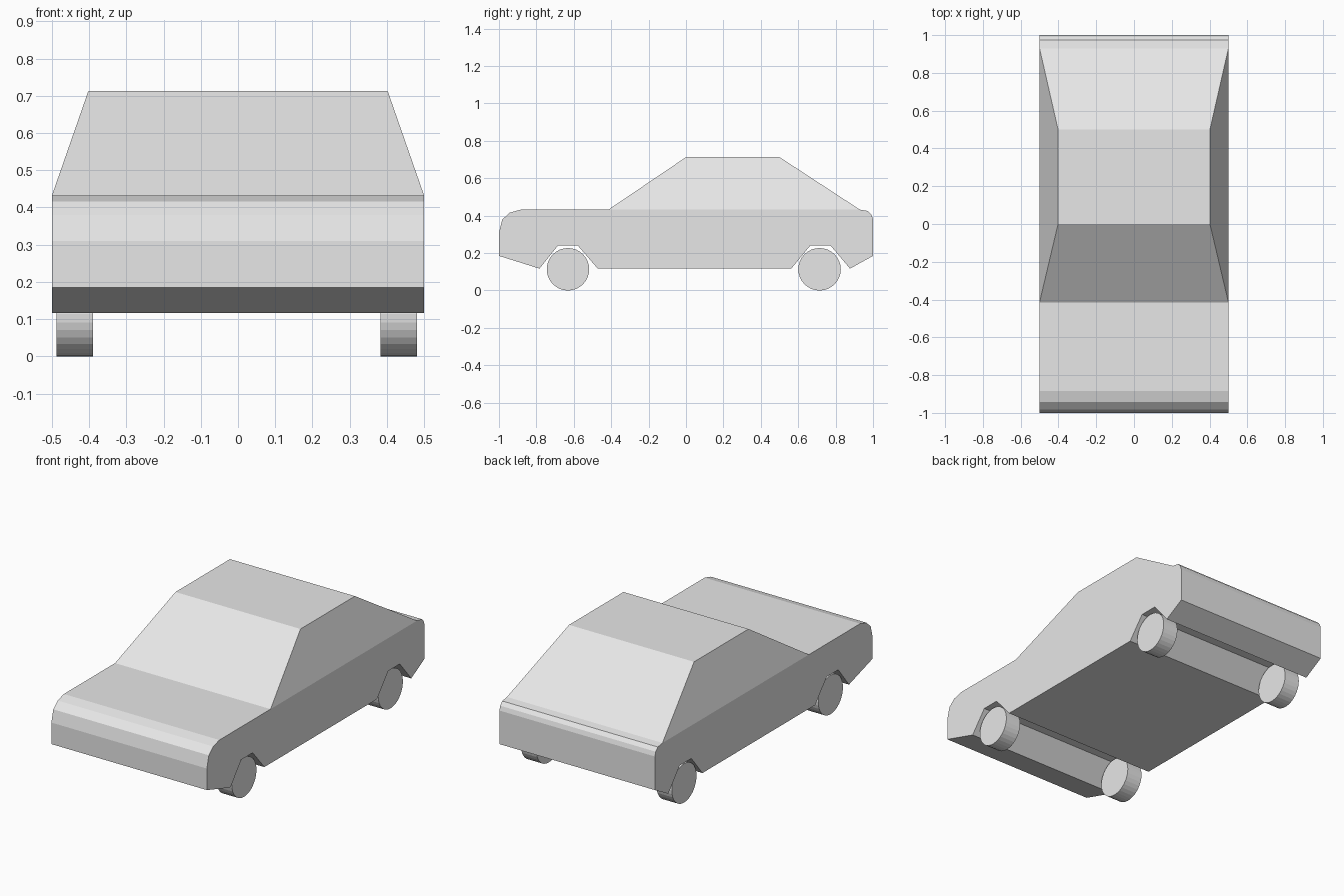
import bpy, bmesh, math
from mathutils import Matrix

if "Cube" in bpy.data.objects:
    bpy.data.objects.remove(bpy.data.objects["Cube"])

grey = bpy.data.materials.new("light_grey")
grey.diffuse_color = (0.8, 0.8, 0.8, 1)
grey.use_nodes = True
grey.node_tree.nodes["Principled BSDF"].inputs["Base Color"].default_value = grey.diffuse_color

HALF_W = 0.5
DECK_Z = 0.432


def finish(bm, name):
    bmesh.ops.recalc_face_normals(bm, faces=bm.faces)
    mesh = bpy.data.meshes.new(name)
    bm.to_mesh(mesh)
    bm.free()
    mesh.materials.append(grey)
    obj = bpy.data.objects.new(name, mesh)
    bpy.context.collection.objects.link(obj)
    return obj


# Side outline (y, z) of the lower body, with both wheel arches
profile = [
    (-1, 0.185), (-0.783, 0.117), (-0.684, 0.241), (-0.579, 0.241), (-0.472, 0.117),
    (0.563, 0.117), (0.665, 0.241), (0.772, 0.241), (0.877, 0.117), (1, 0.185),
    (1, 0.38), (0.992, 0.405), (0.973, 0.425), (0.93, DECK_Z),
    (-0.415, DECK_Z), (-0.885, DECK_Z), (-0.942, 0.416), (-0.982, 0.38), (-1, 0.31),
]
bm = bmesh.new()
side = bm.faces.new([bm.verts.new((-HALF_W, y, z)) for y, z in profile])
ext = bmesh.ops.extrude_face_region(bm, geom=[side], use_keep_orig=True)
bmesh.ops.translate(bm, vec=(2 * HALF_W, 0, 0),
                    verts=[g for g in ext["geom"] if isinstance(g, bmesh.types.BMVert)])
bmesh.ops.recalc_face_normals(bm, faces=bm.faces)

# Cabin: raise the middle deck face and taper it to the roof
deck = next(f for f in bm.faces if f.normal.z > 0.99
            and 0.2 < f.calc_center_median().y < 0.3)
roof = bmesh.ops.extrude_discrete_faces(bm, faces=[deck])["faces"][0]
for v in roof.verts:
    v.co = (math.copysign(0.402, v.co.x), 0.0 if v.co.y < 0 else 0.5, 0.713)
finish(bm, "car_body")

# Wheels
R = 0.1135
for end, y in (("front", -0.631), ("rear", 0.714)):
    for hand, x in (("left", -0.439), ("right", 0.432)):
        bm = bmesh.new()
        bmesh.ops.create_cone(bm, cap_ends=True, segments=32, radius1=R, radius2=R, depth=0.098,
                              matrix=Matrix.Translation((x, y, R)) @ Matrix.Rotation(math.pi / 2, 4, 'Y'))
        finish(bm, f"{end}_{hand}_wheel")
